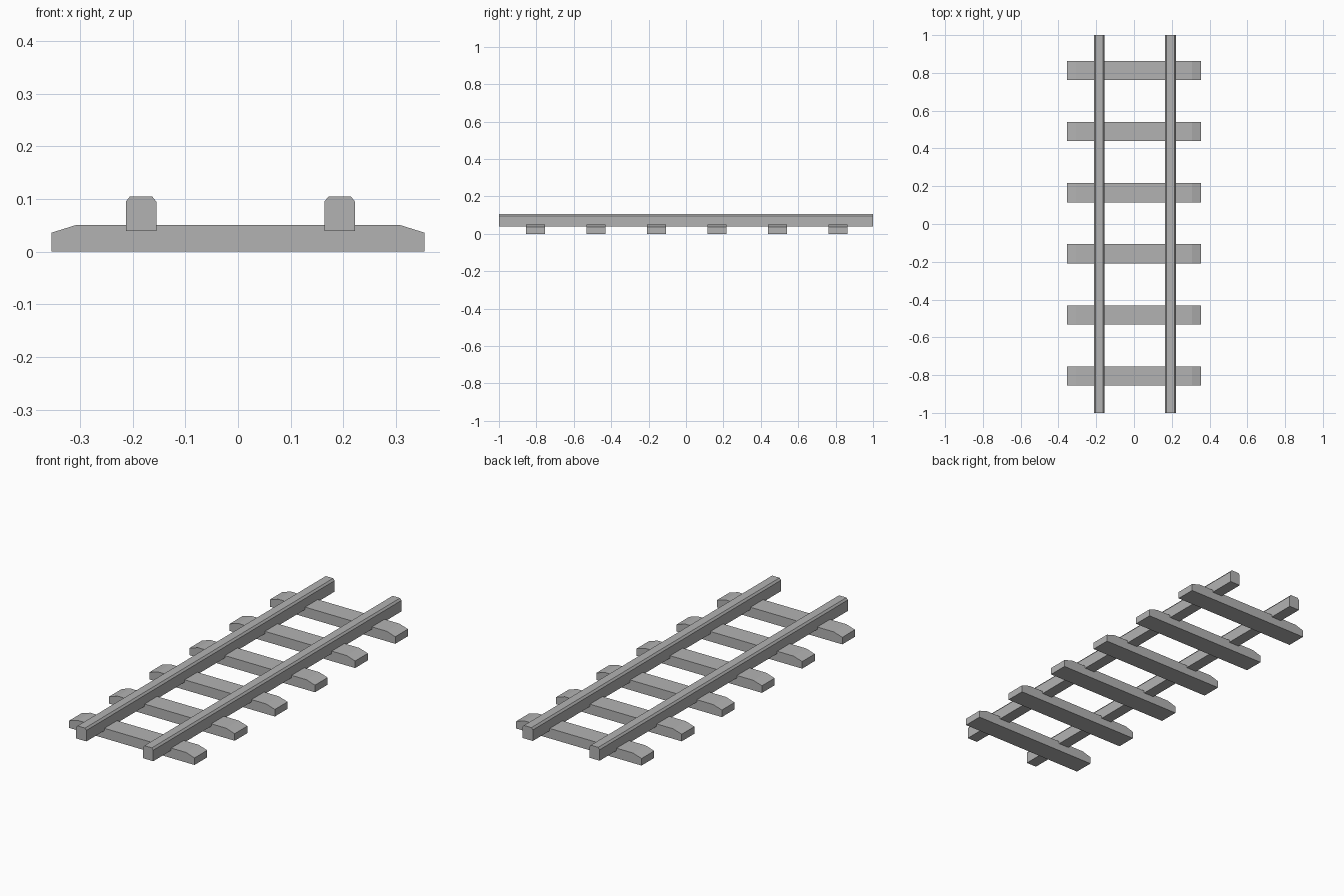
import bpy
import bmesh

default = bpy.data.objects.get("Cube")
if default:
    bpy.data.objects.remove(default, do_unlink=True)

grey = bpy.data.materials.new("plain grey")
grey.use_nodes = True
colour = (0.45, 0.45, 0.45, 1)
grey.diffuse_color = colour
grey.node_tree.nodes["Principled BSDF"].inputs["Base Color"].default_value = colour


def extrude_profile(name, profile, length, x, y):
    """Extrude an x-z profile along y, centred on the given position."""
    bm = bmesh.new()
    face = bm.faces.new([bm.verts.new((px, -length / 2, pz)) for px, pz in profile])
    result = bmesh.ops.extrude_face_region(bm, geom=[face])
    moved = [v for v in result["geom"] if isinstance(v, bmesh.types.BMVert)]
    bmesh.ops.translate(bm, verts=moved, vec=(0, length, 0))
    bmesh.ops.recalc_face_normals(bm, faces=bm.faces)
    mesh = bpy.data.meshes.new(name)
    bm.to_mesh(mesh)
    bm.free()
    mesh.materials.append(grey)
    obj = bpy.data.objects.new(name, mesh)
    obj.location = (x, y, 0)
    bpy.context.collection.objects.link(obj)


def mirrored(half):
    """Close a right-hand half profile with its mirror image."""
    return half + [(-px, pz) for px, pz in reversed(half)]


# Sleepers with sloped upper ends
sleeper = mirrored([(0.354, 0), (0.354, 0.036), (0.306, 0.051)])
for i in range(6):
    extrude_profile(f"sleeper_{i + 1}", sleeper, 0.102, 0, 0.004 + (i - 2.5) * 0.3235)

# Rails with chamfered top edges, sunk slightly into the sleepers
rail = mirrored([(0.029, 0.039), (0.029, 0.095), (0.021, 0.105)])
for name, x in (("right_rail", -0.184), ("left_rail", 0.193)):
    extrude_profile(name, rail, 2, x, 0)
